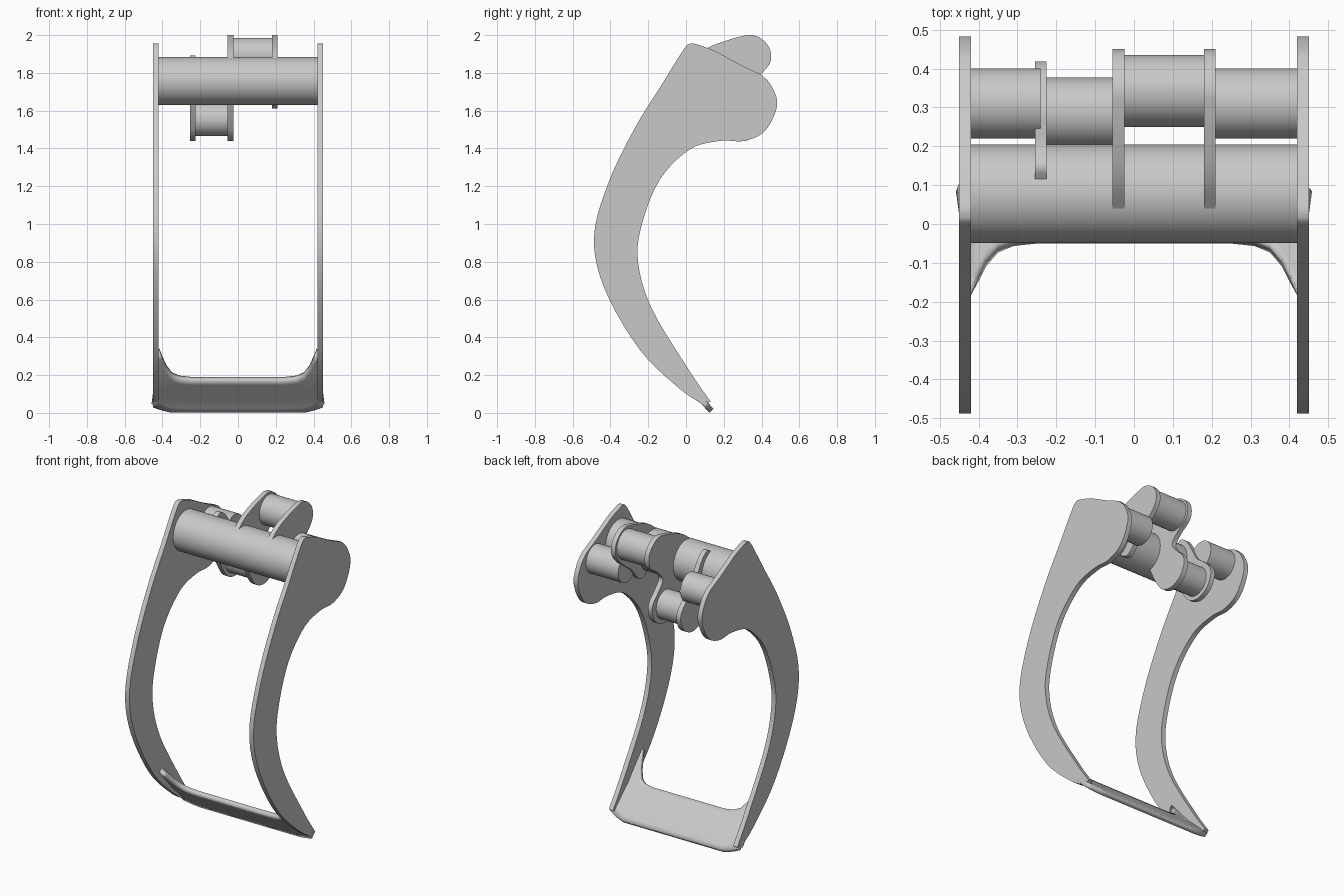
import bpy
import bmesh
from mathutils import Vector, Matrix

default = bpy.data.objects.get("Cube")
if default:
    bpy.data.objects.remove(default, do_unlink=True)

grey = bpy.data.materials.new("plain_grey")
grey.use_nodes = True
colour = (0.58, 0.58, 0.58, 1)
grey.diffuse_color = colour
grey.node_tree.nodes["Principled BSDF"].inputs["Base Color"].default_value = colour


def finish(name, bm):
    """Turn a bmesh into a smooth-shaded object with sharp edges kept."""
    bmesh.ops.recalc_face_normals(bm, faces=bm.faces[:])
    mesh = bpy.data.meshes.new(name)
    bm.to_mesh(mesh)
    bm.free()
    mesh.materials.append(grey)
    obj = bpy.data.objects.new(name, mesh)
    bpy.context.collection.objects.link(obj)
    bpy.ops.object.select_all(action='DESELECT')
    obj.select_set(True)
    bpy.context.view_layer.objects.active = obj
    bpy.ops.object.shade_smooth_by_angle(angle=0.6)
    return obj


def spline(points, steps=5):
    """Smooth open path through (y, z) points."""
    pts = [Vector(p) for p in points]
    pts = [2 * pts[0] - pts[1]] + pts + [2 * pts[-1] - pts[-2]]
    path = []
    for a, b, c, d in zip(pts, pts[1:], pts[2:], pts[3:]):
        for i in range(steps):
            t = i / steps
            path.append(b + (c - a) * t / 2
                        + (2 * a - 5 * b + 4 * c - d) * t * t / 2
                        + (3 * b - a - 3 * c + d) * t ** 3 / 2)
    return path + [pts[-2]]


def plate(name, outline, x, thickness=0.03):
    """Flat plate cut to a (y, z) outline, centred on x."""
    bm = bmesh.new()
    face = bm.faces.new([bm.verts.new((x - thickness / 2, p[0], p[1])) for p in outline])
    extruded = bmesh.ops.extrude_face_region(bm, geom=[face], use_keep_orig=True)
    moved = [g for g in extruded["geom"] if isinstance(g, bmesh.types.BMVert)]
    bmesh.ops.translate(bm, verts=moved, vec=(thickness, 0, 0))
    return finish(name, bm)


def tube(name, x_start, x_end, y, z, radius):
    """Round bar along x."""
    bm = bmesh.new()
    place = Matrix.Translation(((x_start + x_end) / 2, y, z)) @ Matrix.Rotation(1.570796, 4, 'Y')
    bmesh.ops.create_cone(bm, cap_ends=True, segments=48, radius1=radius, radius2=radius,
                          depth=x_end - x_start, matrix=place)
    return finish(name, bm)


# Curved side arms
front_edge = spline([(0.10, 0.04), (-0.03, 0.125), (-0.245, 0.335), (-0.43, 0.655),
                     (-0.487, 0.93), (-0.41, 1.22), (-0.27, 1.51), (-0.13, 1.735),
                     (-0.015, 1.92), (0.025, 1.955), (0.075, 1.945), (0.155, 1.915),
                     (0.285, 1.845), (0.40, 1.79)])
rear_edge = spline([(0.40, 1.79), (0.45, 1.735), (0.483, 1.63), (0.42, 1.495),
                    (0.31, 1.44), (0.18, 1.44), (0.02, 1.395), (-0.138, 1.236),
                    (-0.233, 1.0), (-0.254, 0.8), (-0.18, 0.55), (0.02, 0.22),
                    (0.13, 0.06)])
for side, x in (("left", 0.435), ("right", -0.435)):
    plate(side + "_arm", front_edge + rear_edge[1:], x)

# Main tube and the smaller pins
tube("main_tube", -0.42, 0.42, 0.078, 1.757, 0.127)
tube("right_outer_pin", -0.42, -0.24, 0.31, 1.725, 0.09)
tube("left_outer_pin", 0.195, 0.42, 0.31, 1.725, 0.09)
tube("lower_pin", -0.24, -0.04, 0.287, 1.555, 0.09)
tube("upper_pin", -0.04, 0.195, 0.342, 1.893, 0.093)

# Lug plates: an upper lobe, a lower lobe, and one plate with both
upper_lobe = [(0.03, 1.87), (0.11, 1.93), (0.21, 1.97), (0.30, 1.995), (0.35, 2.0),
              (0.40, 1.98), (0.44, 1.935), (0.45, 1.88), (0.43, 1.83)]
lower_lobe = [(0.35, 1.66), (0.40, 1.61), (0.418, 1.555), (0.39, 1.485), (0.33, 1.445),
              (0.27, 1.441), (0.21, 1.47), (0.16, 1.54), (0.11, 1.64)]
plate("left_lug", spline(upper_lobe + [(0.37, 1.77), (0.29, 1.71), (0.23, 1.64),
                                       (0.18, 1.612), (0.11, 1.65)]), 0.195)
plate("middle_lug", spline(upper_lobe + [(0.36, 1.78), (0.31, 1.72)] + lower_lobe), -0.04)
plate("right_lug", spline([(0.11, 1.875), (0.15, 1.893), (0.20, 1.86), (0.25, 1.78),
                           (0.29, 1.71)] + lower_lobe), -0.24)


# Bottom blade: sloping plate with chamfered tip and swept-up corners
def blade_y(z):
    knots = [(0.0, 0.145), (0.06, 0.09), (0.18, -0.04), (0.34, -0.18)]
    for (z0, y0), (z1, y1) in zip(knots, knots[1:]):
        if z <= z1 or z1 == knots[-1][0]:
            return y0 + (y1 - y0) * (z - z0) / (z1 - z0)


half = [(0.0, 0.011, 0.18), (0.25, 0.011, 0.18), (0.31, 0.011, 0.187),
        (0.35, 0.011, 0.205), (0.38, 0.017, 0.245), (0.40, 0.022, 0.29),
        (0.42, 0.028, 0.335), (0.45, 0.04, 0.065)]
columns = [(-x, low, high) for x, low, high in reversed(half[1:])] + half
rows = 8
bm = bmesh.new()
grid = []
for x, low, high in columns:
    heights = [low + (high - low) * i / rows for i in range(rows + 1)]
    grid.append([bm.verts.new((x, blade_y(z), z)) for z in heights])
for a, b in zip(grid, grid[1:]):
    for i in range(rows):
        bm.faces.new((a[i], b[i], b[i + 1], a[i + 1]))
blade = finish("bottom_blade", bm)
solid = blade.modifiers.new("thickness", 'SOLIDIFY')
solid.thickness = 0.03
solid.offset = 0
